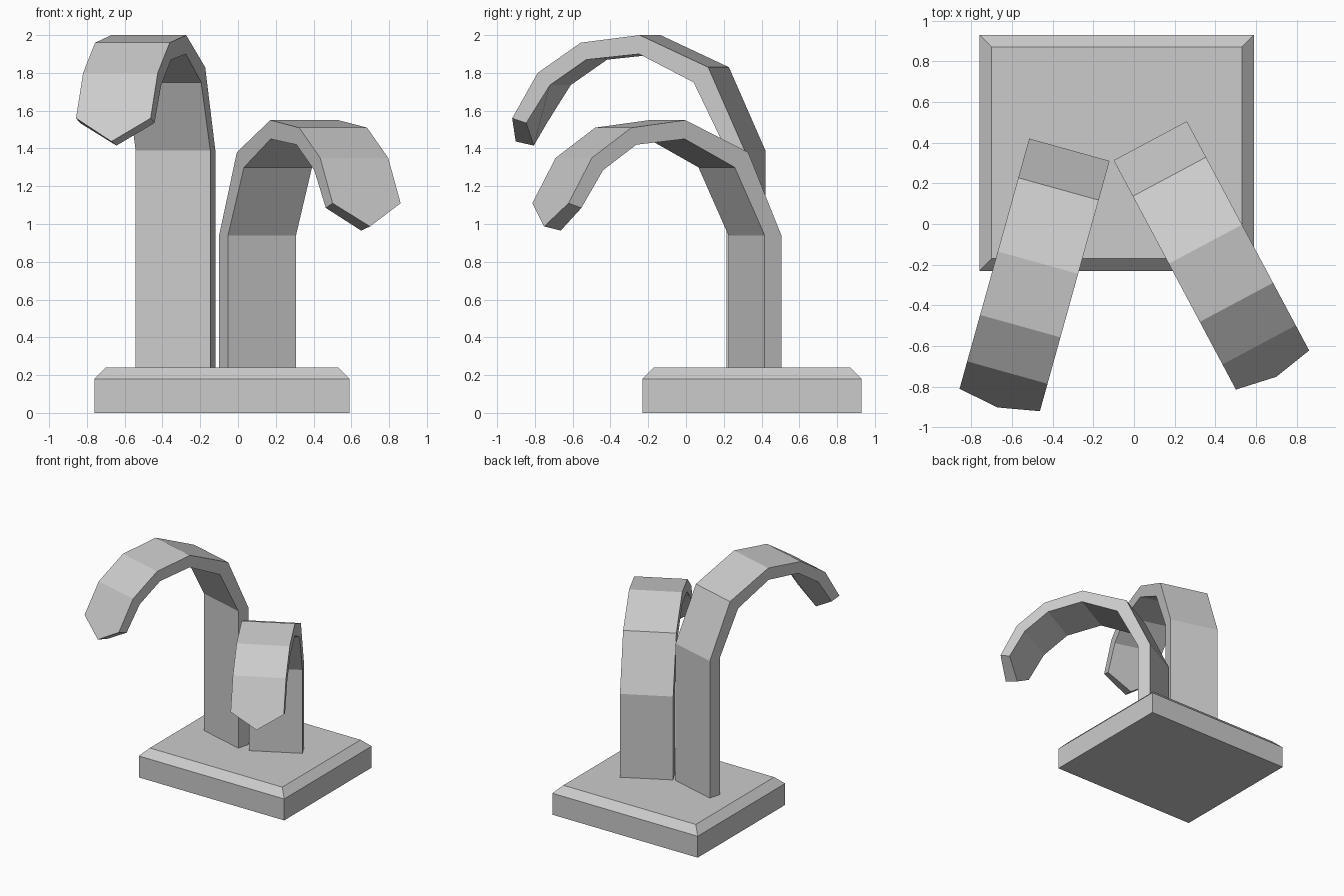
import bpy
import bmesh
from mathutils import Vector

cube = bpy.data.objects.get("Cube")
if cube:
    bpy.data.objects.remove(cube, do_unlink=True)

grey = bpy.data.materials.new("plain_grey")
grey.use_nodes = True
colour = (0.6, 0.6, 0.6, 1)
grey.diffuse_color = colour
grey.node_tree.nodes["Principled BSDF"].inputs["Base Color"].default_value = colour


def finish(bm, name):
    bmesh.ops.recalc_face_normals(bm, faces=bm.faces)
    mesh = bpy.data.meshes.new(name)
    bm.to_mesh(mesh)
    bm.free()
    mesh.materials.append(grey)
    obj = bpy.data.objects.new(name, mesh)
    bpy.context.collection.objects.link(obj)
    return obj


# Plinth: straight sides with a sloped rim
def build_base():
    bm = bmesh.new()
    rings = []
    for z, inset in ((0, 0), (0.18, 0), (0.24, 0.06)):
        x0, x1, y0, y1 = -0.76 + inset, 0.59 - inset, -0.23 + inset, 0.93 - inset
        rings.append([bm.verts.new((x, y, z))
                      for x, y in ((x0, y0), (x1, y0), (x1, y1), (x0, y1))])
    for low, high in zip(rings, rings[1:]):
        for i in range(4):
            j = (i + 1) % 4
            bm.faces.new((low[i], low[j], high[j], high[i]))
    bm.faces.new(rings[0])
    bm.faces.new(rings[-1])
    return finish(bm, "base")


# Hook profile: distance forward and height, for the outer and inner curves
OUTER = [(0, 1.39), (0.2, 1.83), (0.576, 2.0), (0.9, 1.96), (1.137, 1.80), (1.277, 1.56)]
INNER = [(0.1, 1.39), (0.28, 1.75), (0.58, 1.90), (0.87, 1.87), (1.07, 1.735), (1.2, 1.535)]
OUTER_TIP, INNER_TIP = (1.315, 1.437), (1.215, 1.415)
FOOT = 0.235


def build_hook(name, corner_a, corner_b, drop):
    """Sweep the hook profile between two back corners, with a pointed tip."""
    a, b = Vector((*corner_a, 0)), Vector((*corner_b, 0))
    across = b - a
    forward = Vector((across.y, -across.x, 0)).normalized()
    bm = bmesh.new()

    def vert(point, t):
        s, z = point
        return bm.verts.new(a + across * t + forward * s + Vector((0, 0, z)))

    def strip(profile):
        lowered = [(profile[0][0], FOOT)] + [(s, z - drop) for s, z in profile]
        return [(vert(p, 0), vert(p, 1)) for p in lowered]

    outer, inner = strip(OUTER), strip(INNER)
    tips = [vert((s, z - drop), 0.5) for s, z in (OUTER_TIP, INNER_TIP)]

    # Broad outer and inner faces, the last one running to the point
    for rows, tip in ((outer, tips[0]), (inner, tips[1])):
        for p, q in zip(rows[:-2], rows[1:-1]):
            bm.faces.new((p[0], p[1], q[1], q[0]))
        p, q = rows[-2:]
        bm.faces.new((p[0], p[1], q[1], tip, q[0]))
    # Side faces and the two end faces
    for side in (0, 1):
        for i in range(len(outer) - 1):
            bm.faces.new((outer[i][side], outer[i + 1][side],
                          inner[i + 1][side], inner[i][side]))
        bm.faces.new((outer[-1][side], tips[0], tips[1], inner[-1][side]))
    bm.faces.new((*outer[0], inner[0][1], inner[0][0]))
    return finish(bm, name)


build_base()
build_hook("tall_hook", (-0.515, 0.42), (-0.12, 0.31), 0)
build_hook("short_hook", (-0.10, 0.313), (0.26, 0.505), 0.45)
